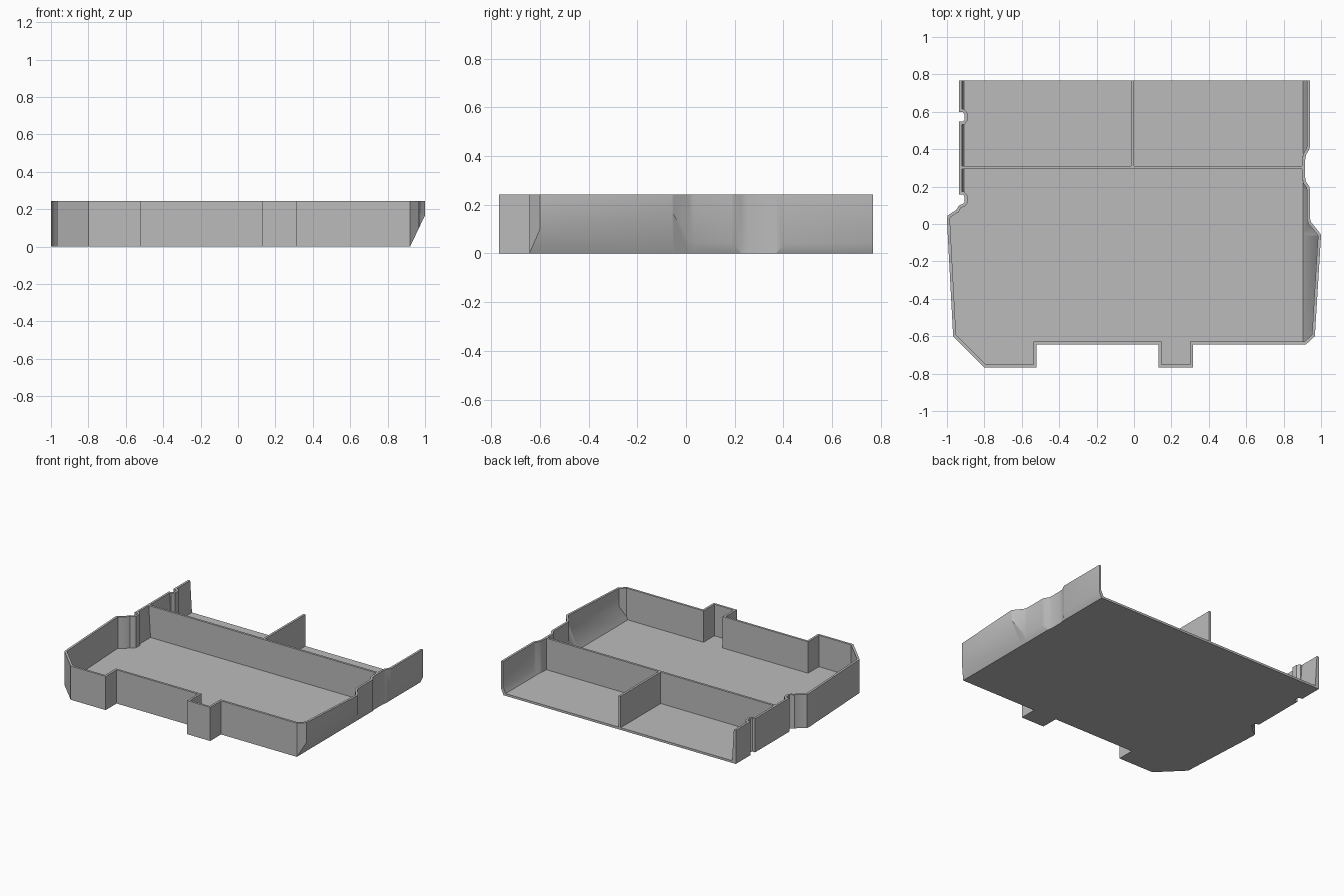
import bpy, bmesh
from mathutils import Vector

cube = bpy.data.objects.get("Cube")
if cube:
    bpy.data.objects.remove(cube, do_unlink=True)

TOP, WALL, BACK = 0.243, 0.016, 0.767
CHAMFER_X, SLOPE = 0.92, 2.1

grey = bpy.data.materials.new("plain grey")
grey.use_nodes = True
colour = (0.5, 0.5, 0.5, 1)
grey.diffuse_color = colour
grey.node_tree.nodes["Principled BSDF"].inputs["Base Color"].default_value = colour

# Outline of the tray, from the back of the +x wall round the front to the back of the -x wall
side_wall = [(.94, BACK), (.94, .41), (.935, .395), (.92, .37), (.915, .34), (.915, .25),
             (.92, .225), (.938, .2), (.94, .185), (.94, .03), (.947, .01), (.995, -.05),
             (1, -.06), (.967, -.6), (.92, -.643)]
front_wall = [(.315, -.643), (.315, -BACK), (.13, -BACK), (.13, -.643),
              (-.52, -.643), (-.52, -BACK), (-.8, -BACK), (-.967, -.6)]
shoulder = [(-1, .02), (-.997, .045), (-.95, .075), (-.935, .1)]


def notch(y):
    """Rounded vertical groove pressed into the -x wall."""
    return [(-.935, y - .025), (-.915, y - .025), (-.907, y - .015), (-.907, y + .015),
            (-.915, y + .025), (-.935, y + .025)]


outline = [Vector(p) for p in side_wall + front_wall + shoulder
           + notch(.132)[1:] + notch(.573) + [(-.935, BACK)]]


def inset(path, d):
    """Mitred offset of an open path to its right-hand side."""
    normals = []
    for a, b in zip(path, path[1:]):
        e = (b - a).normalized()
        normals.append(Vector((e.y, -e.x)))
    result = []
    for i, p in enumerate(path):
        n, m = normals[max(i - 1, 0)], normals[min(i, len(normals) - 1)]
        result.append(p + (n + m) * d / (1 + n.dot(m)))
    return result


def make_object(name, bm):
    bmesh.ops.remove_doubles(bm, verts=bm.verts, dist=0.0002)
    bmesh.ops.recalc_face_normals(bm, faces=bm.faces)
    mesh = bpy.data.meshes.new(name)
    bm.to_mesh(mesh)
    bm.free()
    mesh.materials.append(grey)
    obj = bpy.data.objects.new(name, mesh)
    bpy.context.collection.objects.link(obj)
    return obj


def column(bm, p, base, limit, draft=False):
    """Foot, crease and rim of the wall at one outline point."""
    foot_x, crease = min(p.x, limit), base + max(0, (p.x - limit) * SLOPE)
    if draft and p.x < -.908 and p.y > .17:
        foot_x, crease = -.905, TOP
    return [bm.verts.new(v) for v in ((foot_x, p.y, base), (p.x, p.y, crease), (p.x, p.y, TOP))]


# Tray shell: outer skin, inner skin, rim, floor and the open back edge
bm = bmesh.new()
outer = [column(bm, p, 0, CHAMFER_X) for p in outline]
inner = [column(bm, p, WALL, CHAMFER_X - WALL, True) for p in inset(outline, WALL)]
rings = [o + n[::-1] for o, n in zip(outer, inner)]
for a, b in zip(rings, rings[1:]):
    for k in range(5):
        bm.faces.new((a[k], a[k + 1], b[k + 1], b[k]))
bm.faces.new([c[0] for c in outer])
bm.faces.new([c[0] for c in inner])
bm.faces.new(rings[0] + rings[-1][::-1])
tray = make_object("tray_shell", bm)

bpy.ops.object.select_all(action='DESELECT')
tray.select_set(True)
bpy.context.view_layer.objects.active = tray
bpy.ops.object.shade_smooth_by_angle(angle=0.6)


# Upright dividers
def divider(name, x0, x1, y0, y1):
    bm = bmesh.new()
    bmesh.ops.create_cube(bm, size=1)
    for v in bm.verts:
        v.co = (x1 if v.co.x > 0 else x0, y1 if v.co.y > 0 else y0,
                TOP if v.co.z > 0 else WALL / 2)
    make_object(name, bm)


divider("cross_divider", -.925, .905, .294, .31)
divider("rear_divider", -.015, .001, .305, BACK)
